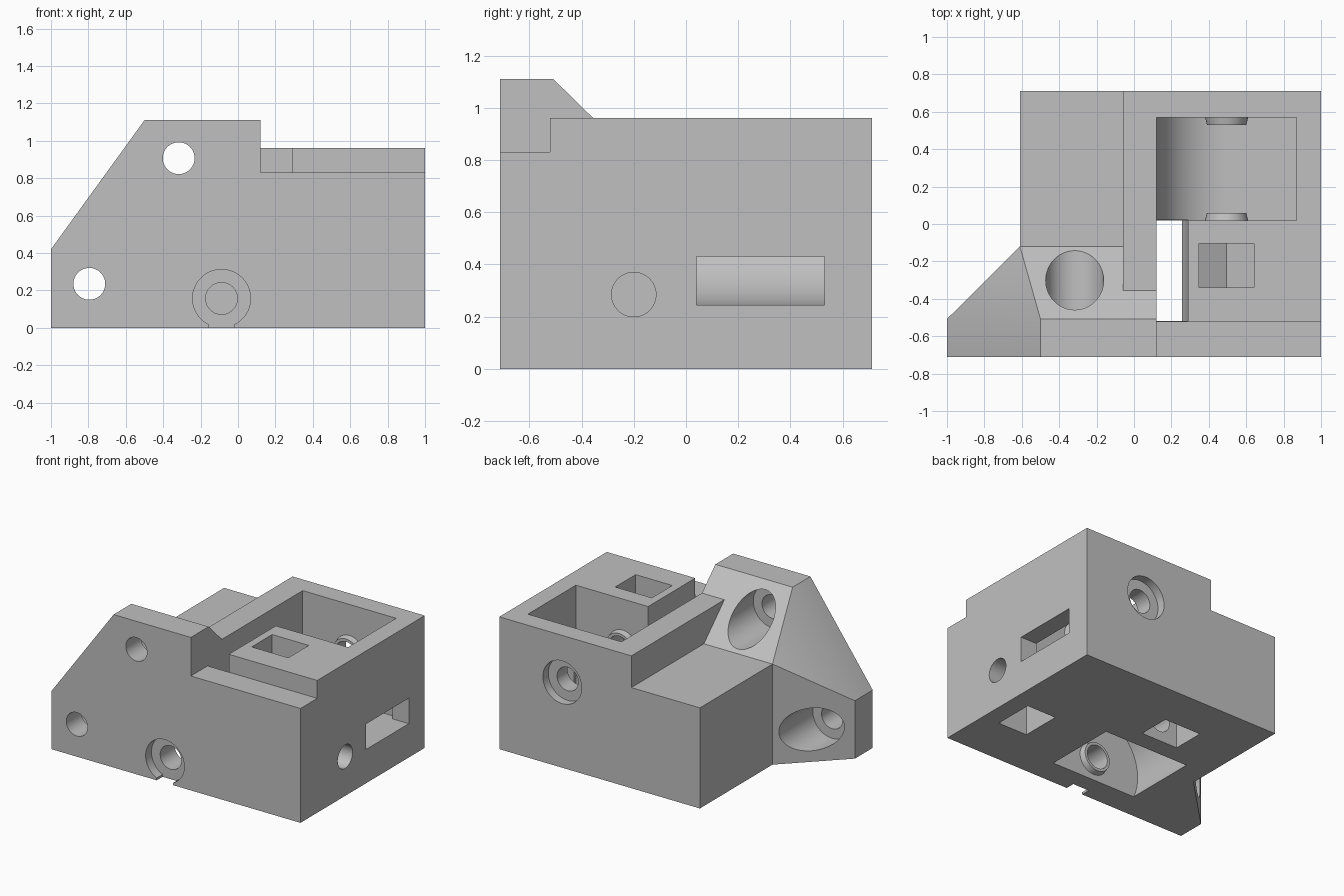
import bpy, bmesh
from math import sin, cos, pi, radians

if "Cube" in bpy.data.objects:
    bpy.data.objects.remove(bpy.data.objects["Cube"])

grey = bpy.data.materials.new("plain grey")
grey.use_nodes = True
grey.diffuse_color = (0.53, 0.53, 0.53, 1)
grey.node_tree.nodes["Principled BSDF"].inputs["Base Color"].default_value = grey.diffuse_color


def make_object(name, bm):
    bmesh.ops.recalc_face_normals(bm, faces=bm.faces)
    mesh = bpy.data.meshes.new(name)
    bm.to_mesh(mesh)
    bm.free()
    mesh.materials.append(grey)
    ob = bpy.data.objects.new(name, mesh)
    bpy.context.collection.objects.link(ob)
    return ob


def prism(name, start, end, a, b, axis="Y"):
    """Solid between two matching outlines at a and b along an axis."""
    bm = bmesh.new()
    place = (lambda p, d: (p[0], d, p[1])) if axis == "Y" else (lambda p, d: (d, p[0], p[1]))
    r0 = [bm.verts.new(place(p, a)) for p in start]
    r1 = [bm.verts.new(place(p, b)) for p in end or start]
    bm.faces.new(r0)
    bm.faces.new(r1)
    n = len(r0)
    for i in range(n):
        bm.faces.new((r0[i], r0[(i + 1) % n], r1[(i + 1) % n], r1[i]))
    return make_object(name, bm)


def circle(c, r, n=64):
    return [(c[0] + r * cos(2 * pi * i / n), c[1] + r * sin(2 * pi * i / n)) for i in range(n)]


def cylinder(c, r, a, b, axis="Y", r_end=None):
    return prism("cylinder", circle(c, r), circle(c, r_end or r), a, b, axis)


def box(x0, x1, y0, y1, z0, z1):
    return prism("block", [(x0, z0), (x1, z0), (x1, z1), (x0, z1)], None, y0, y1)


def combine(operation, *tools):
    """Boolean each tool into the body, then discard it."""
    for tool in tools:
        tool.hide_render = True
        mod = body.modifiers.new("cut", "BOOLEAN")
        mod.operation, mod.solver, mod.object = operation, "EXACT", tool
        bpy.context.view_layer.objects.active = body
        bpy.ops.object.modifier_apply(modifier=mod.name)
        bpy.data.objects.remove(tool)


def nut_trap(c, open_z, a, b, axis="Y"):
    """Slot for a hexagonal nut, pointed at its closed end."""
    w = 0.147
    side = 1 if open_z > c[1] else -1
    flat, tip = c[1] - side * 0.085, c[1] - side * 0.17
    pts = [(c[0] - w, open_z), (c[0] - w, flat), (c[0], tip), (c[0] + w, flat), (c[0] + w, open_z)]
    return prism("nut_trap", pts, None, a, b, axis)


# Main housing with a lower shoulder and a lowered front lip
LEFT, SHOULDER, TOP = -0.61, 0.73, 0.96
body = prism("housing", [(LEFT, 0), (1, 0), (1, TOP), (-0.06, TOP), (-0.06, SHOULDER), (LEFT, SHOULDER)],
             None, -0.712, 0.712)
combine("DIFFERENCE", box(0.12, 1.2, -0.9, -0.52, 0.83, 1.3))

# Mounting flange, tapering back into the shoulder
bm = bmesh.new()
for x, z in [(-1, 0), (0.12, 0), (0.12, 1.11), (-0.5, 1.11), (-1, 0.42)]:
    for y in (-0.712, -0.508):
        bm.verts.new((x, y, z))
for x in (LEFT, 0.12):
    for z in (0, SHOULDER):
        bm.verts.new((x, -0.12, z))
bmesh.ops.convex_hull(bm, input=bm.verts)
bmesh.ops.dissolve_limit(bm, angle_limit=radians(0.5), verts=bm.verts, edges=bm.edges)
combine("UNION", make_object("flange", bm))

# Upper wheel pocket with a rounded floor, and the window through the side
UPPER, LOWER, R = (0.495, 0.62), (-0.088, 0.157), 0.375
arc = [(UPPER[0] - R * cos(t * pi / 64), UPPER[1] - R * sin(t * pi / 64)) for t in range(33)]
combine("DIFFERENCE",
        prism("pocket", [(0.12, 1.3)] + arc + [(0.87, 0.245), (0.87, 1.3)], None, 0.02, 0.57),
        box(0.8, 1.2, 0.04, 0.53, 0.2452, 0.43))

# Lower wheel cavity and the open slot above it
combine("DIFFERENCE",
        cylinder(LOWER, 0.378, -0.518, 0.02),
        box(0.12, 0.29, -0.52, 0.0205, 0.157, 1.3))

# Tapered bosses around both axles
for c, back, front in ((UPPER, 0.57, 0.02), (LOWER, 0.02, -0.518)):
    combine("UNION",
            cylinder(c, 0.12, back + 0.02, back - 0.04, r_end=0.105),
            cylinder(c, 0.12, front - 0.02, front + 0.04, r_end=0.105))

# Axle holes with counterbores and nut traps
combine("DIFFERENCE",
        cylinder(UPPER, 0.085, -0.42, 0.9),
        cylinder(UPPER, 0.155, 0.65, 0.9),
        nut_trap(UPPER, 1.3, -0.34, -0.105),
        cylinder(LOWER, 0.085, -0.9, 0.46),
        cylinder(LOWER, 0.155, -0.9, -0.645),
        box(-0.154, -0.022, -0.9, -0.645, -0.1, 0.025),
        nut_trap(LOWER, -0.2, 0.155, 0.39))

# Side adjusting screw hole and its nut trap
combine("DIFFERENCE",
        cylinder((-0.2, 0.285), 0.085, 0.45, 1.2, "X"),
        nut_trap((-0.2, 0.285), -0.2, 0.63, 0.865, "X"))

# Flange bolt holes, counterbored from behind
for c in ((-0.317, 0.907), (-0.795, 0.235)):
    combine("DIFFERENCE",
            cylinder(c, 0.085, -0.9, 0.2),
            cylinder(c, 0.155, -0.54, 0.2))

# Smooth the round surfaces, keep the edges sharp
bpy.ops.object.select_all(action="DESELECT")
body.select_set(True)
bpy.context.view_layer.objects.active = body
bpy.ops.object.shade_smooth_by_angle(angle=radians(20))
